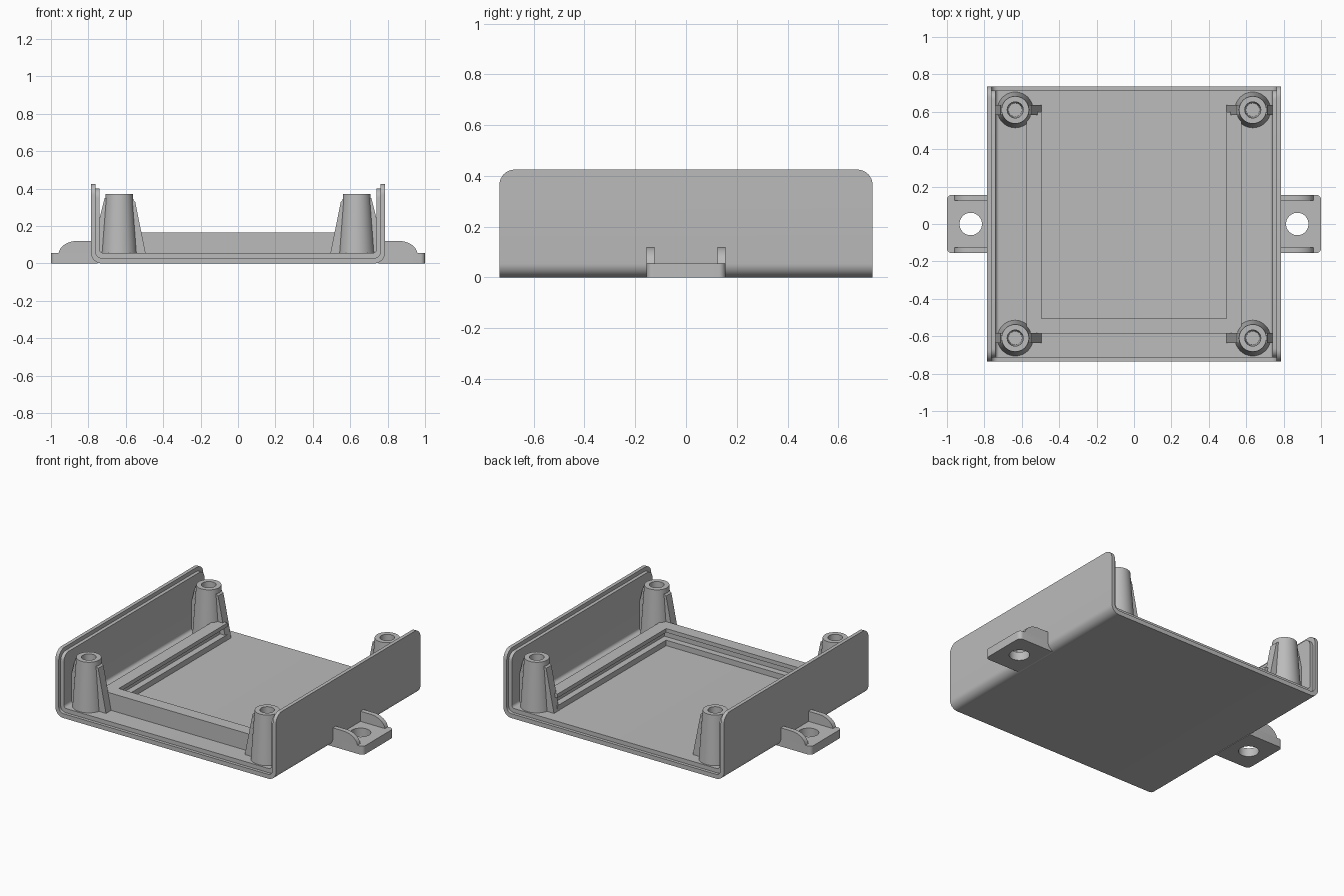
import bpy, bmesh, math
from math import cos, sin, pi

cube = bpy.data.objects.get("Cube")
if cube:
    bpy.data.objects.remove(cube, do_unlink=True)

grey = bpy.data.materials.new("plain grey")
grey.use_nodes = True
grey.diffuse_color = (0.5, 0.5, 0.5, 1)
grey.node_tree.nodes["Principled BSDF"].inputs["Base Color"].default_value = (0.5, 0.5, 0.5, 1)


def finish(name, bm):
    bmesh.ops.recalc_face_normals(bm, faces=bm.faces[:])
    mesh = bpy.data.meshes.new(name)
    bm.to_mesh(mesh)
    bm.free()
    mesh.materials.append(grey)
    obj = bpy.data.objects.new(name, mesh)
    bpy.context.collection.objects.link(obj)
    bpy.ops.object.select_all(action='DESELECT')
    obj.select_set(True)
    bpy.context.view_layer.objects.active = obj
    bpy.ops.object.shade_smooth_by_angle(angle=math.radians(30))
    return obj


def arc(cx, cy, rx, ry, start, end, n=8):
    steps = [start + (end - start) * i / n for i in range(n + 1)]
    return [(cx + rx * cos(a), cy + ry * sin(a)) for a in steps]


def prism(loops, low, high, place):
    """Extrude an outline, with optional holes, from low to high."""
    bm = bmesh.new()
    edges = []
    for loop in loops:
        vs = [bm.verts.new(place(a, b, low)) for a, b in loop]
        if len(loops) == 1:
            bm.faces.new(vs)
        else:
            edges += [bm.edges.new((v, vs[i - 1])) for i, v in enumerate(vs)]
    if edges:
        bmesh.ops.triangle_fill(bm, edges=edges, use_beauty=True)
    out = bmesh.ops.extrude_face_region(bm, geom=bm.faces[:], use_keep_orig=True)
    for v in out["geom"]:
        if isinstance(v, bmesh.types.BMVert):
            shift = [h - l for h, l in zip(place(0, 0, high), place(0, 0, low))]
            v.co.x += shift[0]
            v.co.y += shift[1]
            v.co.z += shift[2]
    return bm


def u_line(x, z, r, top):
    half = arc(x - r, z + r, r, r, -pi / 2, 0) + [(x, top)]
    return [(-a, b) for a, b in reversed(half)] + half


def u_shell(name, outer, inner, top, depth, corner):
    outline = u_line(*outer, top) + u_line(*inner, top)[::-1]
    bm = prism([outline], -depth, depth, lambda a, b, t: (a, t, b))
    # Round the upper corners of both side walls
    tips = [e for e in bm.edges
            if all(abs(v.co.z - top) < 1e-4 for v in e.verts)
            and abs(e.verts[0].co.y - e.verts[1].co.y) < 1e-4]
    bmesh.ops.bevel(bm, geom=tips, offset=corner, segments=8, profile=0.5, affect='EDGES')
    finish(name, bm)


# Tray: outer shell and the shorter inner liner that leaves a stepped rim
u_shell("outer_shell", (0.785, 0, 0.055), (0.762, 0.028, 0.035), 0.425, 0.735, 0.06)
u_shell("inner_liner", (0.775, 0.01, 0.05), (0.74, 0.055, 0.02), 0.4, 0.715, 0.05)

# Screw posts with tapered bore, and the two ribs bracing each one
post_profile = [(0.096, 0.05), (0.073, 0.37), (0.043, 0.37), (0.036, 0.06)]
inward_rib = [(0.06, 0.05), (0.142, 0.05), (0.085, 0.33), (0.06, 0.35)]
outward_rib = [(0.06, 0.05), (0.115, 0.05), (0.115, 0.2), (0.078, 0.35), (0.06, 0.35)]
SIDES = 40
for sy, end in ((-1, "front"), (1, "back")):
    for sx, side in ((1, "left"), (-1, "right")):
        px, py = 0.635 * sx, 0.61 * sy
        bm = bmesh.new()
        rings = [[bm.verts.new((px + r * cos(2 * pi * i / SIDES),
                                py + r * sin(2 * pi * i / SIDES), z))
                  for i in range(SIDES)] for r, z in post_profile]
        for lower, upper in zip(rings, rings[1:]):
            for i in range(SIDES):
                bm.faces.new((lower[i - 1], lower[i], upper[i], upper[i - 1]))
        bm.faces.new(rings[-1])
        bm.faces.new(rings[0])
        finish(f"{end}_{side}_post", bm)
        for label, rib, way in (("inner", inward_rib, -sx), ("outer", outward_rib, sx)):
            bm = prism([rib], py - 0.027, py + 0.027,
                       lambda a, b, t: (px + way * a, t, b))
            finish(f"{end}_{side}_{label}_rib", bm)

# Slotted rail around three sides, open at the back
section = [(0, 0.05), (0, 0.09), (0.04, 0.09), (0.04, 0.14),
           (0, 0.14), (0, 0.165), (0.08, 0.165), (0.08, 0.05)]
path = [(-0.495, 0.6, -1, 0), (-0.495, -0.505, -1, -1),
        (0.495, -0.505, 1, -1), (0.495, 0.6, 1, 0)]
bm = bmesh.new()
rings = [[bm.verts.new((x + d * ox, y + d * oy, z)) for d, z in section]
         for x, y, ox, oy in path]
for r1, r2 in zip(rings, rings[1:]):
    for i in range(len(section)):
        bm.faces.new((r1[i - 1], r1[i], r2[i], r2[i - 1]))
bm.faces.new(rings[0])
bm.faces.new(rings[-1])
finish("slotted_rail", bm)

# Mounting tabs with a screw hole and two rounded gussets each
R = 0.025
plate = ([(0.75, -0.155)] + arc(1 - R, -0.155 + R, R, R, -pi / 2, 0)
         + arc(1 - R, 0.155 - R, R, R, 0, pi / 2) + [(0.75, 0.155)])
hole = arc(0.873, 0, 0.06, 0.06, 0, 2 * pi, 40)[:-1]
gusset = [(0.75, 0.04), (0.955, 0.04)] + arc(0.86, 0.045, 0.1, 0.075, 0.15, pi / 2) + [(0.75, 0.12)]
for sx, side in ((1, "left"), (-1, "right")):
    bm = prism([plate, hole], 0, 0.055, lambda a, b, t: (sx * a, b, t))
    finish(f"{side}_tab", bm)
    for sy, end in ((-1, "front"), (1, "back")):
        bm = prism([gusset], sy * 0.125, sy * 0.155, lambda a, b, t: (sx * a, t, b))
        finish(f"{side}_{end}_gusset", bm)
